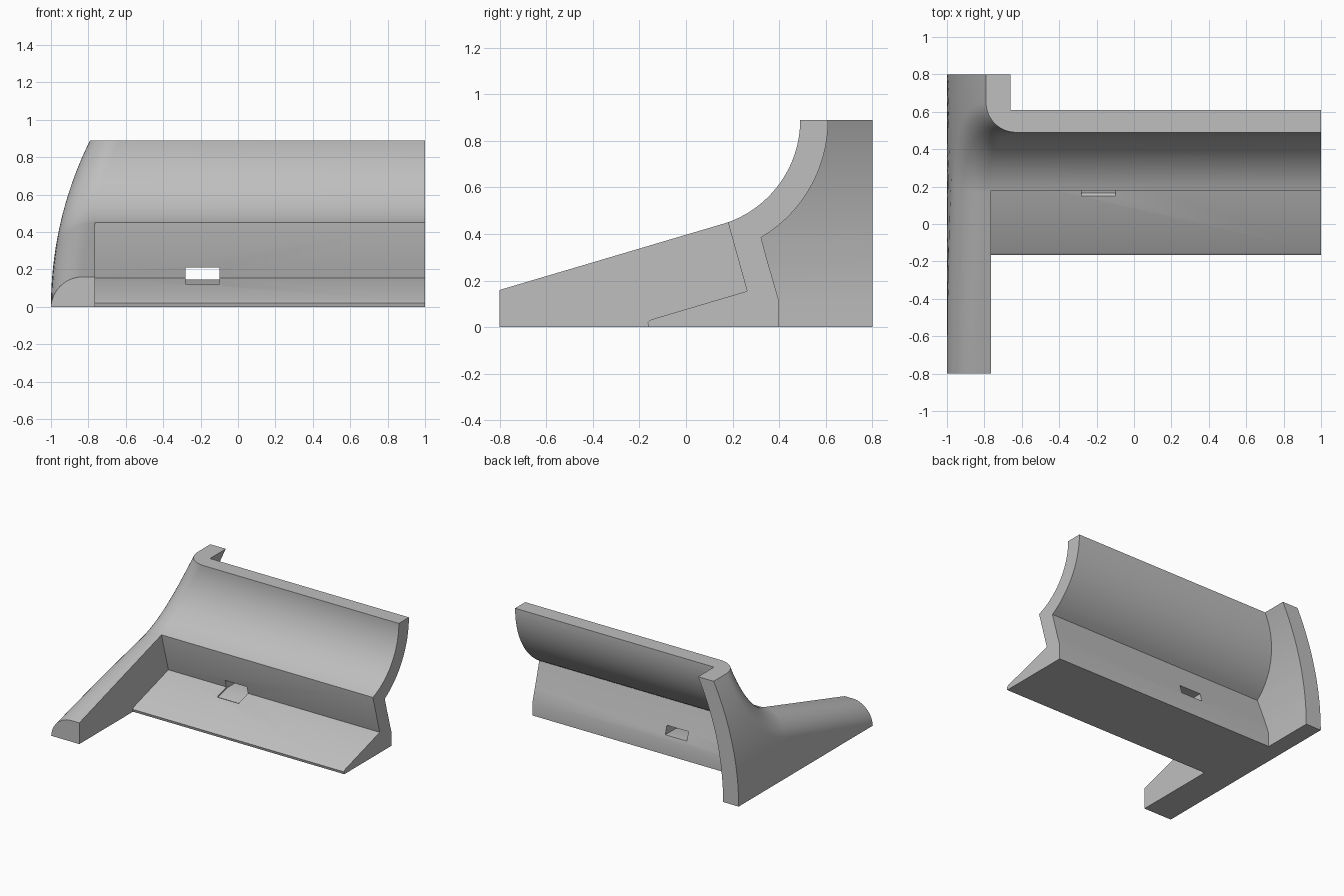
import bpy, bmesh
from math import sin, cos, atan2, pi, sqrt, radians

cube = bpy.data.objects.get("Cube")
if cube:
    bpy.data.objects.remove(cube, do_unlink=True)

TOP = 0.89            # overall height
CY, R_IN = 0.023, 0.467   # centre and radius of the curved trough
SHELL = 0.12          # trough thickness
FILLET = 0.16         # rounded outer edge
WALL = 0.13           # end wall thickness
SLOPE = 0.296


def wall_x(z):
    """Outer face of the bowed end wall."""
    z = max(z, 0)
    return -1 + 2 - sqrt(4 - z * z)


def make_object(name, bm):
    bmesh.ops.recalc_face_normals(bm, faces=bm.faces)
    mesh = bpy.data.meshes.new(name)
    bm.to_mesh(mesh)
    bm.free()
    obj = bpy.data.objects.new(name, mesh)
    bpy.context.collection.objects.link(obj)
    return obj


def loft(name, rings):
    """Closed solid through a row of equal rings."""
    bm = bmesh.new()
    rows = [[bm.verts.new(p) for p in ring] for ring in rings]
    n = len(rows[0])
    for a, b in zip(rows, rows[1:]):
        for i in range(n):
            j = (i + 1) % n
            bm.faces.new((a[i], a[j], b[j], b[i]))
    bm.faces.new(rows[0])
    bm.faces.new(rows[-1])
    return make_object(name, bm)


def prism(name, profile, x0, x1):
    """Side profile (y, z) pushed along x."""
    return loft(name, [[(x, y, z) for y, z in profile] for x in (x0, x1)])


def cut(obj, cutter, operation='DIFFERENCE'):
    mod = obj.modifiers.new("cut", 'BOOLEAN')
    mod.operation = operation
    mod.solver = 'EXACT'
    mod.object = cutter
    bpy.context.view_layer.objects.active = obj
    bpy.ops.object.modifier_apply(modifier=mod.name)
    bpy.data.objects.remove(cutter, do_unlink=True)


# Path of the upper surface: straight foot, then curved trough
tilt = atan2(SLOPE, 1)
path = []
for i in range(13):
    y = -1 + 1.17 * i / 12
    path.append((y, 0.45 + SLOPE * (y - 0.18), sin(tilt), -cos(tilt)))
start, end = atan2(-0.44, 0.157), radians(8)
for i in range(33):
    a = start + (end - start) * i / 32
    path.append((CY + R_IN * cos(a), TOP + R_IN * sin(a), cos(a), sin(a)))

# Section measured inward from the surface: rounded edge, then wall
section = [(FILLET * (1 - cos(a)), FILLET * (1 - sin(a)))
           for a in [pi / 2 * (1 - k / 12) for k in range(13)]]
section += [(0, FILLET + 1.1 * k / 8) for k in range(1, 9)]
rings = []
for y, z, ny, nz in path:
    ring = [(1.1, y, z)]
    for dx, s in section:
        h = z + nz * s
        ring.append((wall_x(h) + dx, y + ny * s, h))
    s = section[-1][1]
    ring.append((1.1, y + ny * s, z + nz * s))
    rings.append(ring)
body = loft("corner_bracket", rings)

# Trim to the outer block
box = prism("trim_box", [(-0.8, 0), (0.8, 0), (0.8, TOP), (-0.8, TOP)], -1.2, 1)
cut(body, box, 'INTERSECT')

# Front recess above the sloping ledge
recess = prism("front_recess", [(-1.2, -0.2), (-0.16, -0.2), (-0.16, 0), (-0.165, 0.02),
                                (-0.15, 0.033), (0.262, 0.155), (0.18, 0.45),
                                (0.18, 0.6), (-1.2, 0.6)], -0.765, 1.2)
cut(body, recess)


# Hollow behind the trough, bounded by the bowed end wall
def back_y(z):
    if z < 0.11:
        return 0.40
    if z < 0.385:
        return 0.40 - 0.08 * (z - 0.11) / 0.275
    return CY + sqrt((R_IN + SHELL) ** 2 - min(TOP - z, 0.505) ** 2)


heights = [-0.1, 0, 0.11, 0.2, 0.29] + [0.385 + 0.505 * i / 24 for i in range(25)] + [0.95]
hollow = loft("back_hollow", [[(wall_x(z) + WALL, back_y(z), z), (wall_x(z) + WALL, 1, z),
                               (1.2, 1, z), (1.2, back_y(z), z)] for z in heights])
cut(body, hollow)

# Small slot through the lower wall
slot = prism("cable_slot", [(0.15, 0.121), (0.165, 0.115), (0.27, 0.145), (0.5, 0.145),
                            (0.5, 0.21), (0.15, 0.21)], -0.28, -0.1)
cut(body, slot)

# Plain grey finish
grey = bpy.data.materials.new("light_grey")
grey.use_nodes = True
colour = (0.52, 0.52, 0.52, 1)
grey.diffuse_color = colour
grey.node_tree.nodes["Principled BSDF"].inputs["Base Color"].default_value = colour
body.data.materials.clear()
body.data.materials.append(grey)
for face in body.data.polygons:
    face.material_index = 0

bpy.ops.object.select_all(action='DESELECT')
body.select_set(True)
bpy.context.view_layer.objects.active = body
bpy.ops.object.shade_smooth_by_angle(angle=radians(25))
